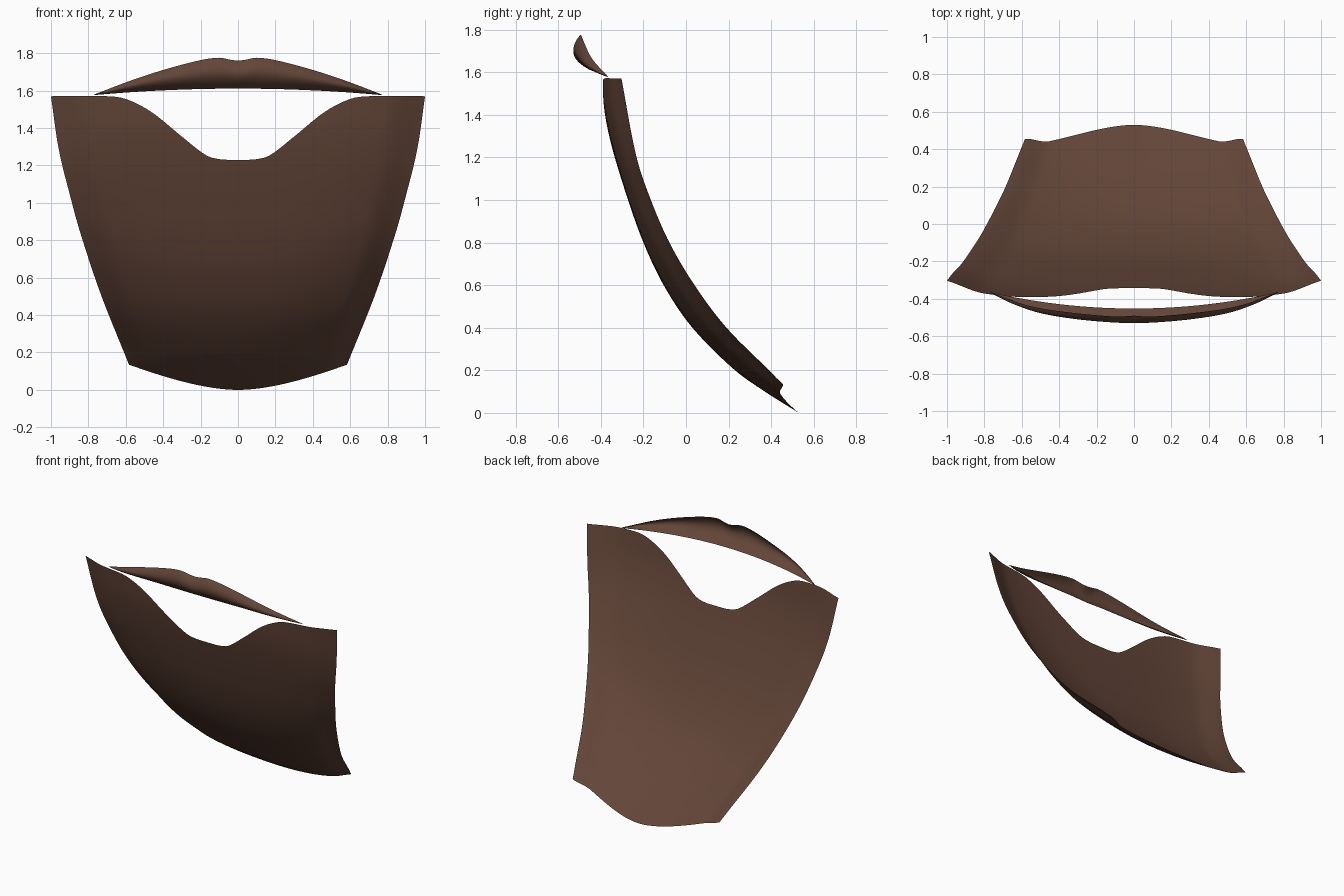
import bpy

if "Cube" in bpy.data.objects:
    bpy.data.objects.remove(bpy.data.objects["Cube"])


def curve(pts):
    """Smooth function through sorted (t, value) points."""
    n = len(pts)

    def slope(i):
        a, b = pts[max(i - 1, 0)], pts[min(i + 1, n - 1)]
        return (b[1] - a[1]) / (b[0] - a[0])

    def f(t):
        t = min(max(t, pts[0][0]), pts[-1][0])
        i = 0
        while i < n - 2 and t > pts[i + 1][0]:
            i += 1
        (t0, a), (t1, b) = pts[i], pts[i + 1]
        h = t1 - t0
        s = (t - t0) / h
        return (a * (1 + 2 * s) * (1 - s) ** 2 + b * s * s * (3 - 2 * s)
                + h * slope(i) * s * (1 - s) ** 2 + h * slope(i + 1) * s * s * (s - 1))
    return f


def smoothstep(a, b, t):
    t = min(max((t - a) / (b - a), 0), 1)
    return t * t * (3 - 2 * t)


leather = bpy.data.materials.new("brown")
leather.diffuse_color = (0.125, 0.06, 0.04, 1)
leather.use_nodes = True
leather.node_tree.nodes["Principled BSDF"].inputs["Base Color"].default_value = leather.diffuse_color


def sheet(name, func, nu, nv):
    """Grid surface from func(u in -1..1, v in 0..1)."""
    verts = [func(2 * i / nu - 1, j / nv) for j in range(nv + 1) for i in range(nu + 1)]
    w = nu + 1
    faces = [(j * w + i, j * w + i + 1, (j + 1) * w + i + 1, (j + 1) * w + i)
             for j in range(nv) for i in range(nu)]
    me = bpy.data.meshes.new(name)
    me.from_pydata(verts, [], faces)
    me.materials.append(leather)
    me.shade_smooth()
    ob = bpy.data.objects.new(name, me)
    bpy.context.collection.objects.link(ob)
    return ob


# Curved panel: half width, centre profile and side-edge profile by height
half_width = curve([(0, .53), (.135, .583), (.51, .733), (.83, .84), (1.02, .893), (1.285, .958), (1.57, 1)])
centre_y = curve([(0, .53), (.1, .37), (.2, .23), (.4, .03), (.6, -.105), (.8, -.2),
                  (1, -.272), (1.23, -.343), (1.4, -.382), (1.57, -.402)])
edge_y = curve([(0, .62), (.135, .455), (.2, .39), (.4, .19), (.6, .04), (.8, -.078),
                (1, -.165), (1.2, -.232), (1.57, -.303)])
neckline = curve([(0, 1.23), (.1, 1.233), (.18, 1.255), (.31, 1.355), (.47, 1.487), (.6, 1.555), (.7, 1.57), (1, 1.57)])


def panel(u, v):
    a = abs(u)
    low, high = .135 * a ** 1.8, neckline(a)
    z = low + (high - low) * v
    h = z / 1.57
    bend = .75 * a ** (2 + 2 * h) + .25 * smoothstep(.8, 1, a)
    y = centre_y(z) + bend * (edge_y(z) - centre_y(z))
    return (u * half_width(z), y, z)


sheet("front_panel", panel, 80, 48)

# Upper lip: open crescent channel with a notch in the middle
top_z = curve([(0, 1.76), (.04, 1.765), (.1, 1.776), (.2, 1.763), (.385, 1.715), (.57, 1.655), (.77, 1.579)])
top_y = curve([(0, -.49), (.1, -.495), (.385, -.468), (.57, -.435), (.77, -.366)])
front_y = curve([(0, -.527), (.1, -.525), (.3, -.508), (.5, -.475), (.65, -.425), (.77, -.367)])


def lip(u, v):
    a = abs(u) * .77
    by, bz = -.452 + .087 * u * u, 1.611 - .035 * u * u
    ty, tz = top_y(a), top_z(a)
    fy, fz = front_y(a), bz + (tz - bz) * .48
    k0, k1, k2 = (1 - v) * (1 - 2 * v), 4 * v * (1 - v), v * (2 * v - 1)
    return (u * .77, k0 * by + k1 * fy + k2 * ty, k0 * bz + k1 * fz + k2 * tz)


sheet("upper_lip", lip, 80, 14)
